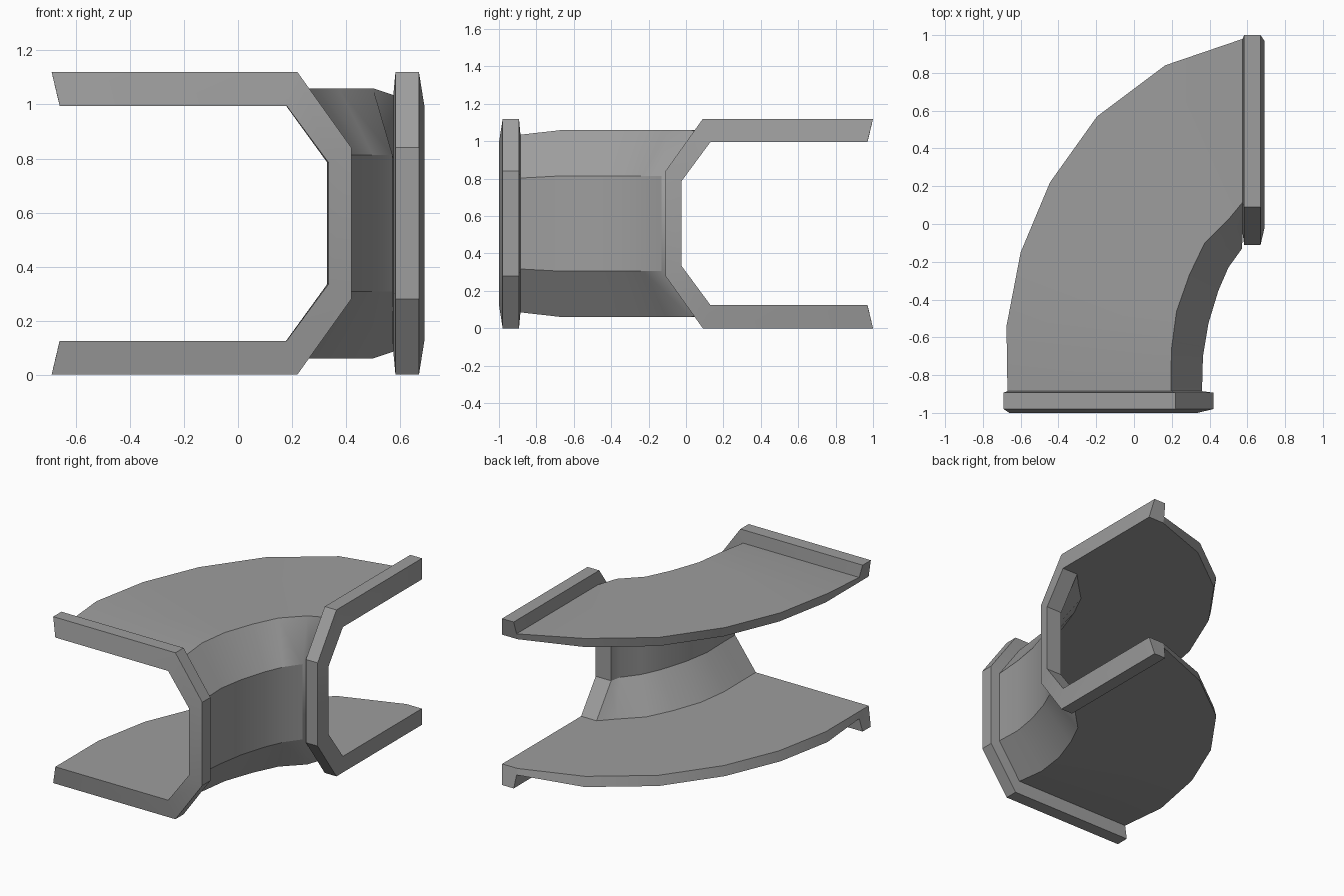
import bpy, bmesh, math
from mathutils import Vector

cube = bpy.data.objects.get("Cube")
if cube:
    bpy.data.objects.remove(cube, do_unlink=True)

MID = 0.56  # height of the channel's centre line

grey = bpy.data.materials.new("plain grey")
grey.use_nodes = True
colour = (0.34, 0.34, 0.34, 1)
grey.diffuse_color = colour
grey.node_tree.nodes["Principled BSDF"].inputs["Base Color"].default_value = colour


def ring(outer, inner, outer_h, inner_h):
    """Closed C section: (edge, bend, wall) plan points, mirrored about MID."""
    def half(pts, heights):
        levels = (heights[0], heights[0], heights[1])
        up = [Vector((p[0], p[1], MID + h)) for p, h in zip(pts, levels)]
        down = [Vector((v.x, v.y, 2 * MID - v.z)) for v in reversed(up)]
        return up + down
    return half(outer, outer_h) + half(inner, inner_h)[::-1]


def loft(name, rings, cap_first=False):
    bm = bmesh.new()
    rows = [[bm.verts.new(v) for v in r] for r in rings]
    n = len(rows[0])
    for a, b in zip(rows, rows[1:]):
        for i in range(n):
            j = (i + 1) % n
            bm.faces.new((a[i], a[j], b[j], b[i]))
    if cap_first:
        r = rows[0]
        for i in range(n // 2 - 1):
            bm.faces.new((r[i], r[i + 1], r[n - 2 - i], r[n - 1 - i]))
    bmesh.ops.recalc_face_normals(bm, faces=bm.faces)
    # An open shell needs its outside confirmed: the top sheet must face up
    bm.faces.ensure_lookup_table()
    top = max(bm.faces, key=lambda f: f.calc_center_median().z)
    if top.normal.z < 0:
        bmesh.ops.reverse_faces(bm, faces=bm.faces)
    mesh = bpy.data.meshes.new(name)
    bm.to_mesh(mesh)
    bm.free()
    mesh.materials.append(grey)
    ob = bpy.data.objects.new(name, mesh)
    bpy.context.collection.objects.link(ob)
    bpy.ops.object.select_all(action='DESELECT')
    ob.select_set(True)
    bpy.context.view_layer.objects.active = ob
    bpy.ops.object.shade_smooth_by_angle(angle=math.radians(30))
    return ob


# Plan positions at each end: u across the opening, d inward from the end
def front(u, d):
    return (u, d - 1)


def side(u, d):
    return (0.69 - d, 0.31 - u)


INNER_H = (0.435, 0.225)
RIM_H = (0.56, 0.28)
END_H = (0.475, 0.243)
BODY_H = (0.5, 0.253)
RIM_U = (-0.69, 0.22, 0.42)
INNER_U = (-0.66, 0.18, 0.335)
END_U = (-0.67, 0.195, 0.36)


def end_ring(place, us, depth, heights, inner_depth):
    return ring([place(u, depth) for u in us],
                [place(u, inner_depth) for u in INNER_U], heights, INNER_H)


# Raised rims with sloping faces at both openings
for name, place in (("front_rim", front), ("side_rim", side)):
    loft(name, [end_ring(place, RIM_U, 0.02, RIM_H, 0),
                end_ring(place, RIM_U, 0.107, RIM_H, 0.107),
                end_ring(place, END_U, 0.115, END_H, 0.115)], cap_first=True)

# Curved channel: outer edge, bend and inner wall at each station
stations = [
    ((-0.675, -0.54), (0.198, -0.664), (0.365, -0.70)),
    ((-0.60, -0.15), (0.225, -0.463), (0.394, -0.526)),
    ((-0.445, 0.22), (0.294, -0.267), (0.447, -0.352)),
    ((-0.195, 0.57), (0.373, -0.103), (0.50, -0.23)),
    ((0.165, 0.84), (0.50, 0.024), (0.572, -0.13)),
]
rings = [end_ring(front, END_U, 0.115, END_H, 0.115)]
for pts in stations:
    edge, bend, wall = (Vector(p) for p in pts)
    out = (edge - bend).normalized()
    inner = (edge - out * 0.015, bend + out * 0.02, wall + out * 0.035)
    rings.append(ring((edge, bend, wall), inner, BODY_H, INNER_H))
rings.append(end_ring(side, END_U, 0.115, END_H, 0.115))
loft("curved_channel", rings)
